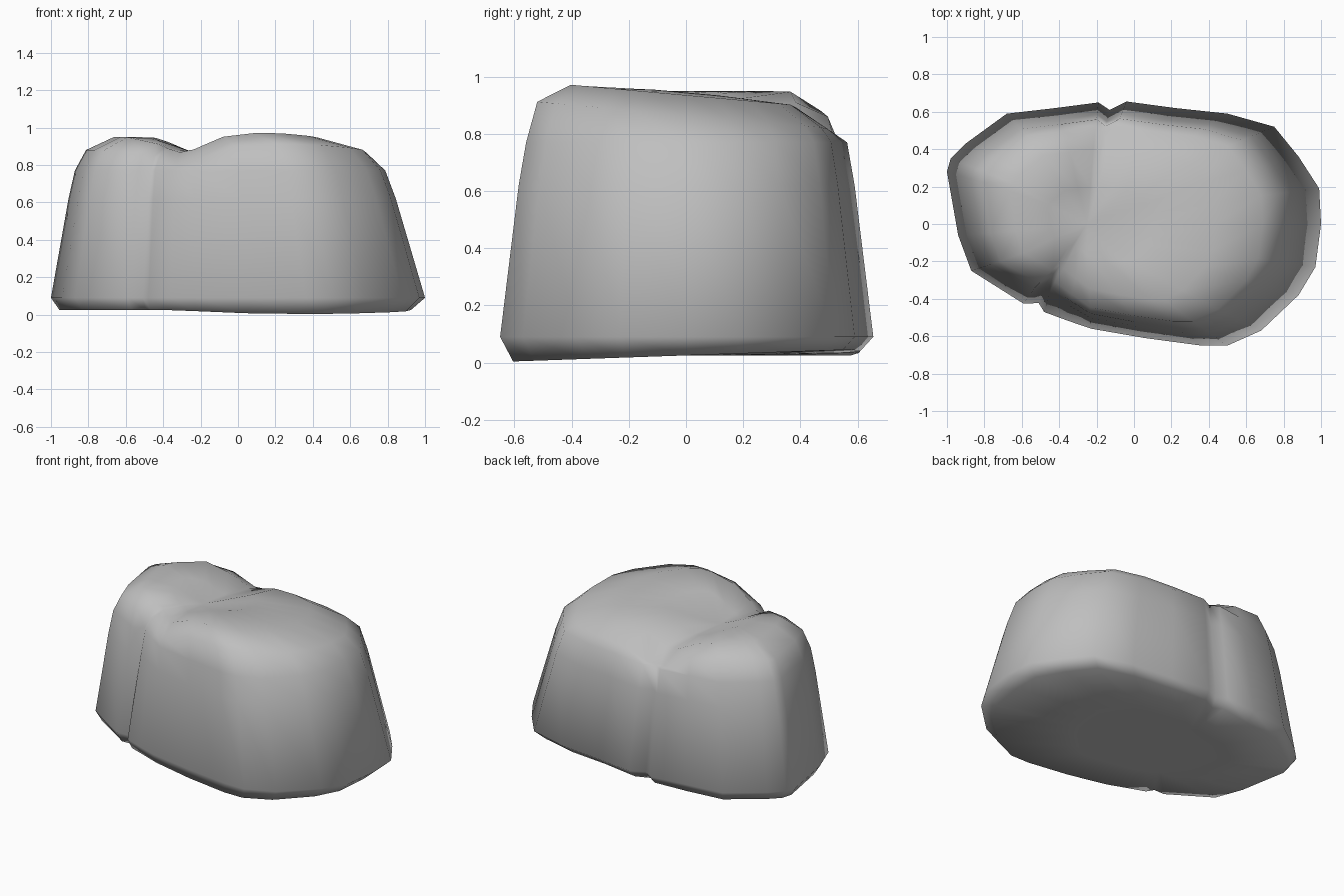
import bpy
import bmesh
from math import exp

if "Cube" in bpy.data.objects:
    bpy.data.objects.remove(bpy.data.objects["Cube"], do_unlink=True)

stone = bpy.data.materials.new("stone_grey")
stone.use_nodes = True
colour = (0.52, 0.52, 0.52, 1)
stone.diffuse_color = colour
stone.node_tree.nodes["Principled BSDF"].inputs["Base Color"].default_value = colour

# widest outline, with a notch at the back and one at the front
outline = [
    (-1, 0.28), (-0.98, 0.35), (-0.9, 0.43), (-0.68, 0.59), (-0.42, 0.62),
    (-0.19, 0.65), (-0.13, 0.61), (-0.04, 0.655), (0.22, 0.62), (0.5, 0.59),
    (0.75, 0.52), (0.88, 0.36), (0.99, 0.19), (1, 0), (0.97, -0.23),
    (0.88, -0.38), (0.68, -0.57), (0.5, -0.65), (0.36, -0.65), (0.06, -0.61),
    (-0.23, -0.56), (-0.36, -0.52), (-0.48, -0.48), (-0.51, -0.43),
    (-0.59, -0.43), (-0.87, -0.25), (-0.94, -0.06)]
# x scale, y scale and height of each ring
rings = [
    (0.5, 0.5, 0.025), (0.94, 0.93, 0.025), (1, 1, 0.09), (0.875, 0.9, 0.62),
    (0.83, 0.86, 0.77), (0.75, 0.8, 0.88), (0.55, 0.62, 0.95),
    (0.28, 0.3, 0.96)]
MIDDLE = -0.25


def bump(distance, width):
    return exp(-(distance / width) ** 2)


def place(bm, x, y, sx, sy, z):
    """Scale a point inward, then shape the groove, sloping top and base."""
    # the front groove deepens with height
    if y < 0:
        sy *= 1 - 0.22 * min(z, 0.9) * bump(x + 0.47, 0.13)
    px, py = MIDDLE + (x - MIDDLE) * sx, y * sy
    large_side = min(max((px + 0.4) / 0.5, 0), 1)
    if z > 0.8:
        z -= 0.085 * bump(px + 0.25 - 0.15 * py, 0.16)
        z -= large_side * (0.09 * py + 0.015)
    elif z < 0.06:
        z += 0.035 * py * large_side
    return bm.verts.new((px, py, z))


# two-lobed rock lofted through the rings
bm = bmesh.new()
loops = [[place(bm, x, y, *ring) for x, y in outline] for ring in rings]
count = len(outline)
for low, high in zip(loops, loops[1:]):
    for i in range(count):
        j = (i + 1) % count
        bm.faces.new((low[i], low[j], high[j], high[i]))
for loop, ring in ((loops[0], rings[0]), (loops[-1], rings[-1])):
    tip = place(bm, MIDDLE, 0, 1, 1, ring[2])
    for i in range(count):
        bm.faces.new((loop[i], loop[(i + 1) % count], tip))
bmesh.ops.recalc_face_normals(bm, faces=bm.faces)
for face in bm.faces:
    face.smooth = True

mesh = bpy.data.meshes.new("rock")
bm.to_mesh(mesh)
bm.free()
mesh.materials.append(stone)
rock = bpy.data.objects.new("rock", mesh)
bpy.context.collection.objects.link(rock)
